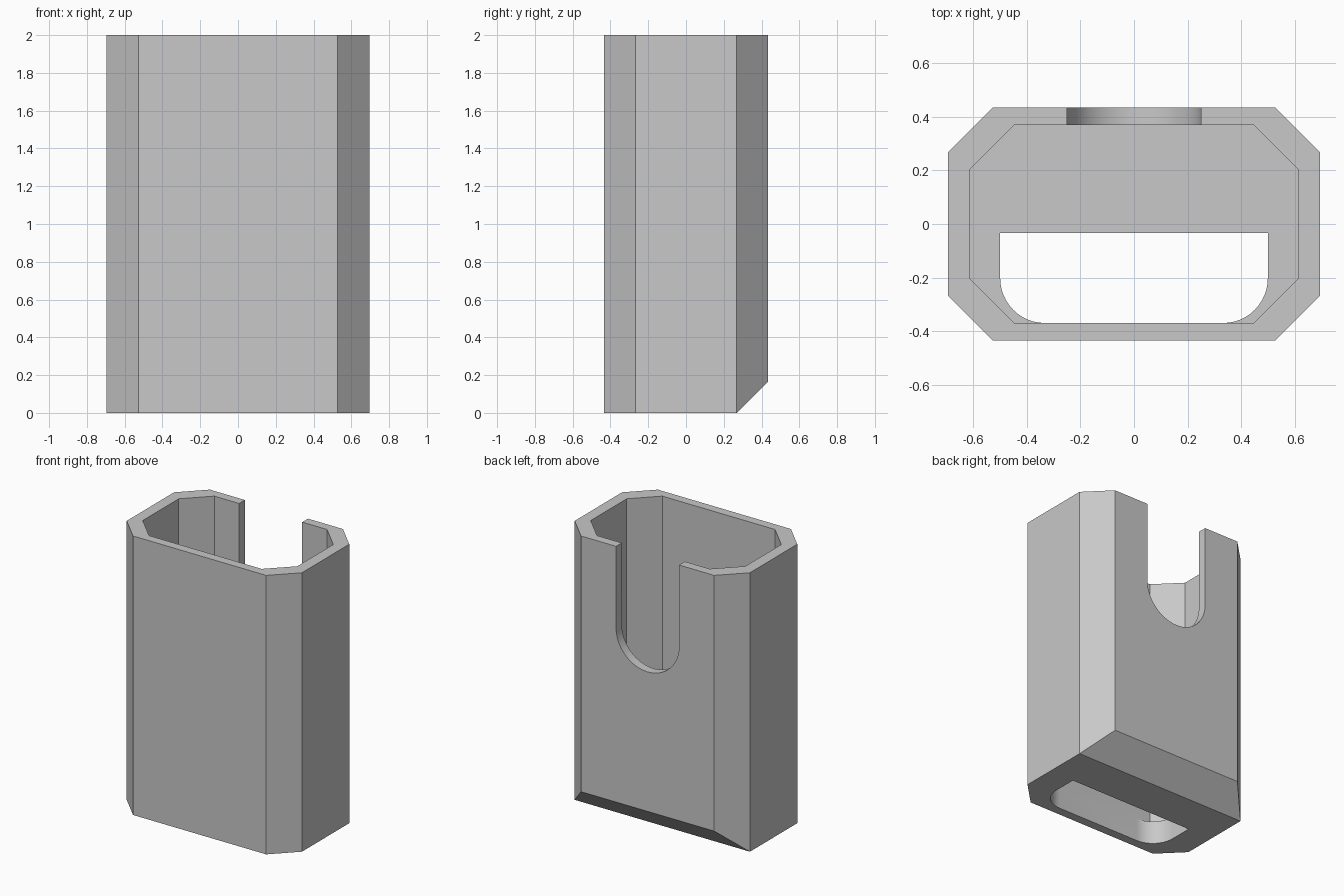
import bpy, bmesh, math
from mathutils import Vector

if "Cube" in bpy.data.objects:
    bpy.data.objects.remove(bpy.data.objects["Cube"], do_unlink=True)

HALF_W, HALF_D, HEIGHT, CHAMFER = 0.695, 0.435, 2.0, 0.167
IN_W, IN_D, FLOOR = 0.613, 0.37, 0.167

grey = bpy.data.materials.new("plain grey")
grey.use_nodes = True
grey.diffuse_color = (0.58, 0.58, 0.58, 1)
grey.node_tree.nodes["Principled BSDF"].inputs["Base Color"].default_value = grey.diffuse_color


def prism(name, outline, start, along):
    """Extrude a closed outline of 3D points from an offset along a vector."""
    bm = bmesh.new()
    face = bm.faces.new([bm.verts.new(Vector(p) + Vector(start)) for p in outline])
    top = bmesh.ops.extrude_face_region(bm, geom=[face])["geom"]
    bmesh.ops.translate(bm, vec=Vector(along),
                        verts=[v for v in top if isinstance(v, bmesh.types.BMVert)])
    bmesh.ops.recalc_face_normals(bm, faces=bm.faces)
    mesh = bpy.data.meshes.new(name)
    bm.to_mesh(mesh)
    bm.free()
    mesh.materials.append(grey)
    obj = bpy.data.objects.new(name, mesh)
    bpy.context.collection.objects.link(obj)
    return obj


def octagon(w, d, c):
    corner = [(w, d - c), (w - c, d)]
    right = [(x, -y, 0) for x, y in reversed(corner)] + [(x, y, 0) for x, y in corner]
    return right + [(-x, -y, 0) for x, y, z in right]


def arc(cx, cy, r, start, end, steps):
    angles = [math.radians(start + (end - start) * i / steps) for i in range(steps + 1)]
    return [(cx + r * math.cos(a), cy + r * math.sin(a)) for a in angles]


# Outer shell
body = prism("holder_body", octagon(HALF_W, HALF_D, CHAMFER), (0, 0, 0), (0, 0, HEIGHT))

# Sloped lower back edge
slope = [(0, HALF_D - CHAMFER - 0.1, -0.1), (0, HALF_D + 0.1, CHAMFER + 0.1), (0, HALF_D + 0.1, -0.1)]
cutters = [prism("slope_cutter", slope, (-1, 0, 0), (2, 0, 0))]

# Open cavity above the floor
cutters.append(prism("cavity_cutter", octagon(IN_W, IN_D, 0.166), (0, 0, FLOOR), (0, 0, HEIGHT)))

# Floor opening with rounded front corners
r = 0.167
hole = [(0.5, -0.033), (-0.5, -0.033)]
hole += arc(-0.5 + r, -IN_D + r, r, 180, 270, 12) + arc(0.5 - r, -IN_D + r, r, 270, 360, 12)
cutters.append(prism("floor_opening_cutter", [(x, y, 0) for x, y in hole], (0, 0, -0.1), (0, 0, 0.4)))

# Round-bottomed finger slot in the back wall
slot = [(0.25, HEIGHT + 0.1), (-0.25, HEIGHT + 0.1)] + arc(0, 1.417, 0.25, 180, 360, 32)
cutters.append(prism("slot_cutter", [(x, 0, z) for x, z in slot], (0, 0.2, 0), (0, 0.5, 0)))

for cutter in cutters:
    cutter.hide_render = True
    mod = body.modifiers.new(cutter.name, "BOOLEAN")
    mod.operation, mod.solver, mod.object = "DIFFERENCE", "EXACT", cutter

# Bake the cuts and drop the cutters
bpy.context.view_layer.update()
baked = bpy.data.meshes.new_from_object(body.evaluated_get(bpy.context.evaluated_depsgraph_get()))
body.modifiers.clear()
body.data = baked
for cutter in cutters:
    bpy.data.objects.remove(cutter, do_unlink=True)

bpy.ops.object.select_all(action="DESELECT")
body.select_set(True)
bpy.context.view_layer.objects.active = body
bpy.ops.object.shade_smooth_by_angle(angle=math.radians(30))
